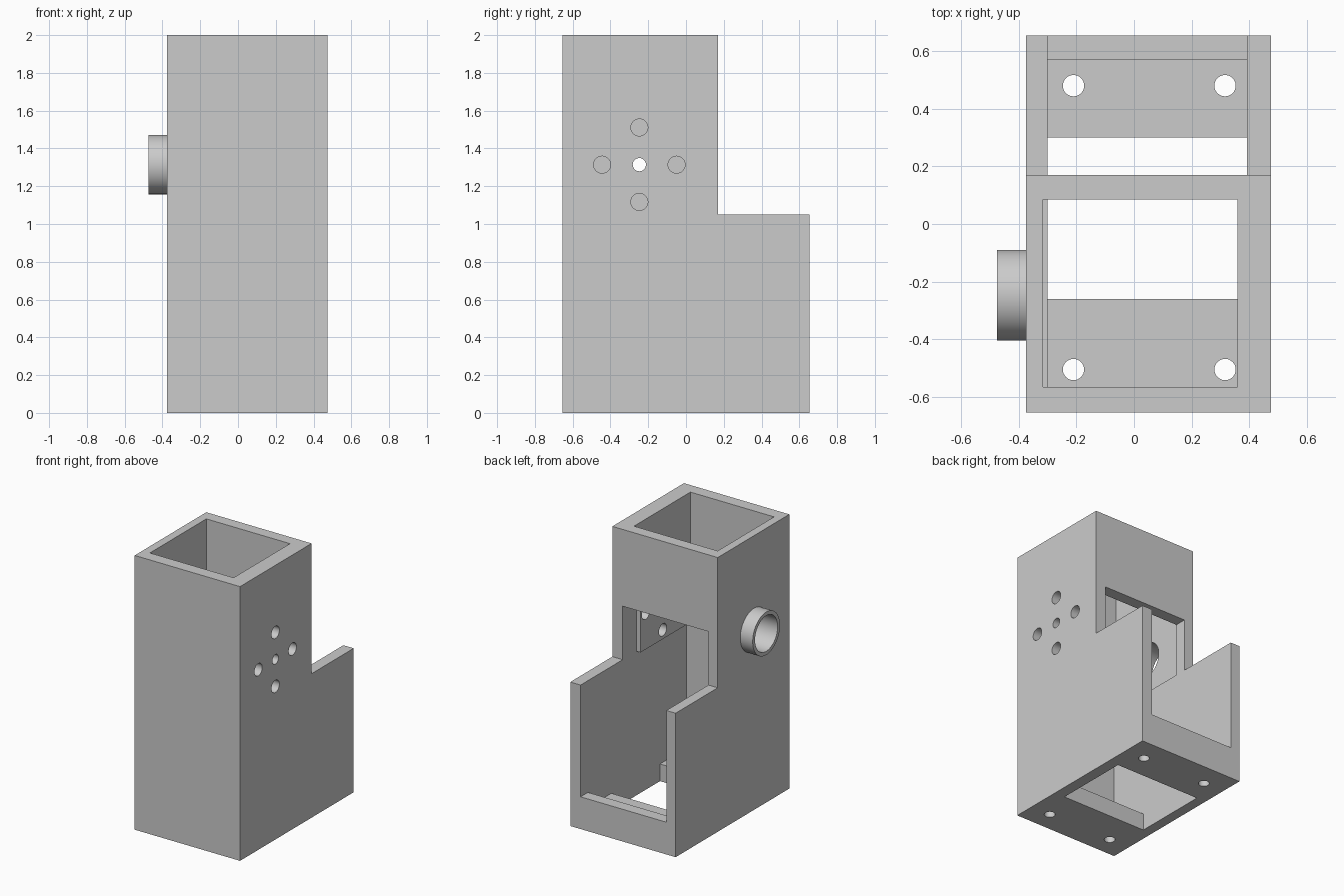
import bpy, bmesh, math
from mathutils import Matrix, Vector

if "Cube" in bpy.data.objects:
    bpy.data.objects.remove(bpy.data.objects["Cube"])

grey = bpy.data.materials.new("light_grey")
grey.diffuse_color = (0.6, 0.6, 0.6, 1)
grey.use_nodes = True
grey.node_tree.nodes["Principled BSDF"].inputs["Base Color"].default_value = grey.diffuse_color


def make(name, bm):
    bmesh.ops.recalc_face_normals(bm, faces=bm.faces)
    me = bpy.data.meshes.new(name)
    bm.to_mesh(me)
    bm.free()
    me.materials.append(grey)
    ob = bpy.data.objects.new(name, me)
    bpy.context.collection.objects.link(ob)
    return ob


def box(name, x, y, z):
    bm = bmesh.new()
    bmesh.ops.create_cube(bm, size=1)
    for v in bm.verts:
        v.co = [r[0] if c < 0 else r[1] for c, r in zip(v.co, (x, y, z))]
    return make(name, bm)


def cylinder(name, radius, start, end, segments=32):
    a, b = Vector(start), Vector(end)
    bm = bmesh.new()
    rot = (b - a).to_track_quat('Z', 'Y').to_matrix().to_4x4()
    bmesh.ops.create_cone(bm, cap_ends=True, segments=segments, radius1=radius,
                          radius2=radius, depth=(b - a).length,
                          matrix=Matrix.Translation((a + b) / 2) @ rot)
    return make(name, bm)


def cut(target, cutter, keep=False):
    bpy.context.view_layer.objects.active = target
    mod = target.modifiers.new("cut", 'BOOLEAN')
    mod.operation, mod.solver, mod.object = 'DIFFERENCE', 'EXACT', cutter
    bpy.ops.object.modifier_apply(modifier=mod.name)
    if not keep:
        bpy.data.objects.remove(cutter)


# Housing: L-shaped side profile extruded across the width
bm = bmesh.new()
profile = [(-.655, 0), (.655, 0), (.655, 1.05), (.17, 1.05), (.17, 2), (-.655, 2)]
face = bm.faces.new([bm.verts.new((-.375, y, z)) for y, z in profile])
ext = bmesh.ops.extrude_face_region(bm, geom=[face])
bmesh.ops.translate(bm, vec=(.85, 0, 0),
                    verts=[g for g in ext['geom'] if isinstance(g, bmesh.types.BMVert)])
housing = make("housing", bm)

# Lower chamber, rear window with low sill, upper shaft, floor opening
inner = (-.30, .392)
cut(housing, box("chamber_cutter", inner, (-.565, .57), (.125, 1.05)))
cut(housing, box("window_cutter", inner, (.01, .8), (.235, 1.44)))
cut(housing, box("shaft_cutter", (-.315, .36), (-.565, .085), (1.05, 2.2)))
cut(housing, box("floor_cutter", inner, (-.26, .30), (-.1, .2)))

# Floor screw holes
for x in (-.21, .316):
    for y in (-.505, .48):
        cut(housing, cylinder("screw_cutter", .037, (x, y, -.1), (x, y, .2)))

# Right wall: centre hole and four holes around it
cy, cz = -.247, 1.314
for dy, dz, r in ((0, 0, .035), (.197, 0, .045), (-.197, 0, .045),
                  (0, .197, .045), (0, -.197, .045)):
    cut(housing, cylinder("side_cutter", r, (.2, cy + dy, cz + dz), (.6, cy + dy, cz + dz)))

# Left collar with a bore through the wall
collar = cylinder("collar", .157, (-.475, cy, cz), (-.375, cy, cz), 64)
bore = cylinder("bore_cutter", .13, (-.6, cy, cz), (-.2, cy, cz), 64)
cut(collar, bore, keep=True)
cut(housing, bore)

# Smooth round surfaces, keep edges sharp
for ob in (housing, collar):
    bpy.ops.object.select_all(action='DESELECT')
    ob.select_set(True)
    bpy.context.view_layer.objects.active = ob
    bpy.ops.object.shade_smooth_by_angle(angle=math.radians(30))
